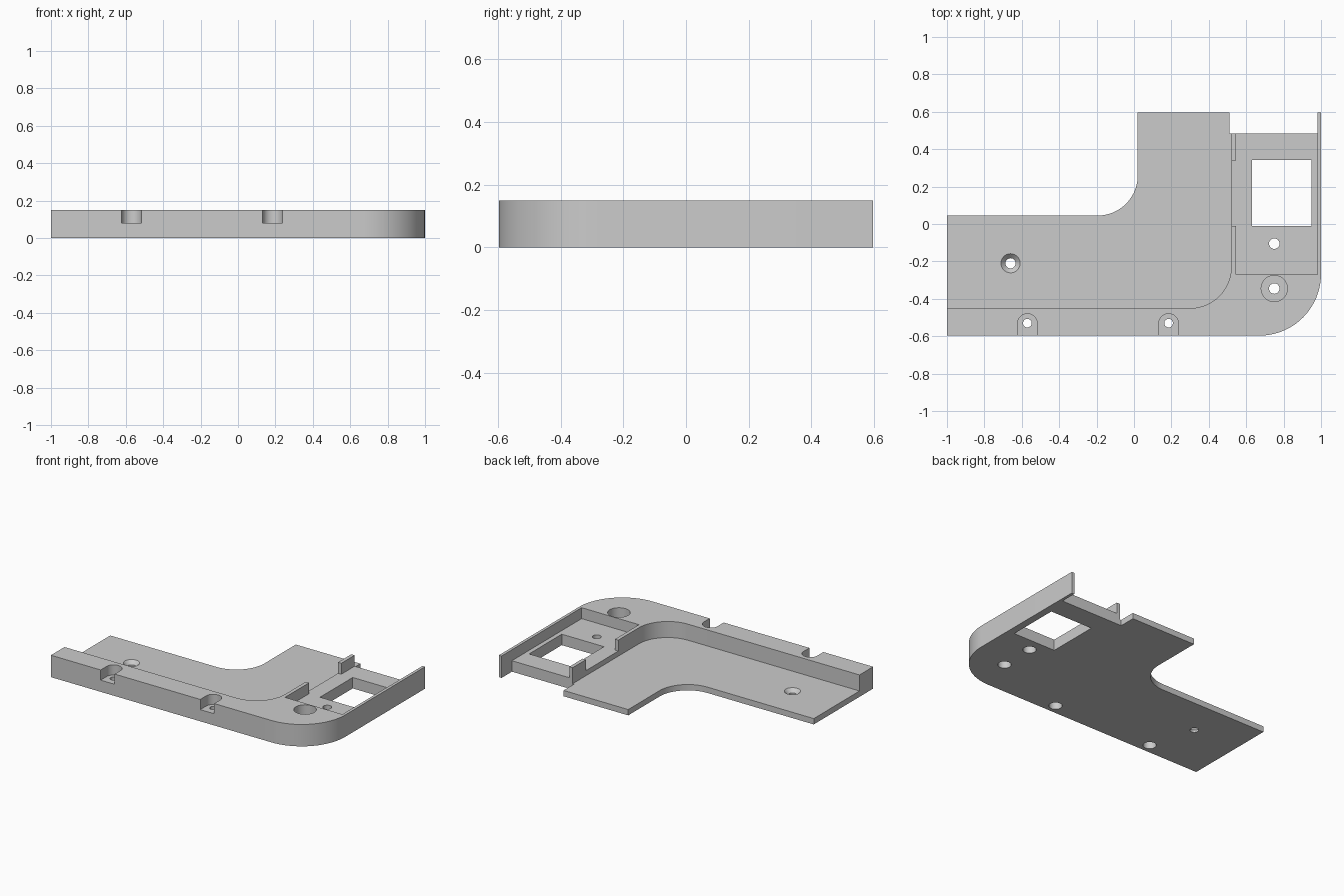
import bpy, bmesh
from math import pi, tan
from mathutils import Vector

if "Cube" in bpy.data.objects:
    bpy.data.objects.remove(bpy.data.objects["Cube"], do_unlink=True)

TOP, FLOOR, POCKET, LEDGE = 0.15, 0.04, 0.075, 0.08
ABOVE, BELOW = 0.3, -0.1

grey = bpy.data.materials.new("plain grey")
grey.use_nodes = True
grey.diffuse_color = (0.6, 0.6, 0.6, 1)
grey.node_tree.nodes["Principled BSDF"].inputs["Base Color"].default_value = grey.diffuse_color


def outline(points, steps=20):
    """Expand (x, y, radius) corners into rounded corners."""
    path = []
    for i, p in enumerate(points):
        corner = Vector(p[:2])
        if len(p) == 2:
            path.append(corner)
            continue
        radius = p[2]
        a = (Vector(points[i - 1][:2]) - corner).normalized()
        b = (Vector(points[(i + 1) % len(points)][:2]) - corner).normalized()
        run = radius / tan(a.angle(b) / 2)
        centre = corner + (a + b).normalized() * (run * run + radius * radius) ** 0.5
        start = (corner + a * run - centre).normalized()
        end = (corner + b * run - centre).normalized()
        for k in range(steps + 1):
            path.append(centre + start.slerp(end, k / steps) * radius)
    return path


def link(name, bm):
    bmesh.ops.recalc_face_normals(bm, faces=bm.faces)
    mesh = bpy.data.meshes.new(name)
    bm.to_mesh(mesh)
    bm.free()
    mesh.materials.append(grey)
    obj = bpy.data.objects.new(name, mesh)
    bpy.context.collection.objects.link(obj)
    return obj


def prism(name, points, low, high):
    bm = bmesh.new()
    face = bm.faces.new([bm.verts.new((p.x, p.y, low)) for p in outline(points)])
    grown = bmesh.ops.extrude_face_region(bm, geom=[face])["geom"]
    bmesh.ops.translate(bm, vec=(0, 0, high - low),
                        verts=[v for v in grown if isinstance(v, bmesh.types.BMVert)])
    # The starting face stays as the lower cap
    if not face.is_valid:
        bmesh.ops.holes_fill(bm, edges=[e for e in bm.edges if e.is_boundary])
    return link(name, bm)


def box(name, x0, x1, y0, y1, low, high):
    return prism(name, [(x0, y0), (x1, y0), (x1, y1), (x0, y1)], low, high)


def bore(name, x, y, low, high, r_low, r_high=None):
    bm = bmesh.new()
    bmesh.ops.create_cone(bm, cap_ends=True, segments=40, radius1=r_low,
                          radius2=r_high or r_low, depth=high - low)
    bmesh.ops.translate(bm, vec=(x, y, (low + high) / 2), verts=bm.verts)
    return link(name, bm)


# Full-height bracket blank with rounded corners
body = prism("bracket_body", [
    (-1, -0.597), (1, -0.597, 0.33), (1, 0.597), (0.98, 0.597), (0.98, 0.485),
    (0.51, 0.485), (0.51, 0.597), (0.02, 0.597), (0.02, 0.045, 0.215), (-1, 0.045)], 0, TOP)

cutters = [
    # Broad recess that leaves the thin floor and the front rim
    prism("floor_recess", [(-1.2, -0.45), (0.52, -0.45, 0.22), (0.52, 0.8), (-1.2, 0.8)], FLOOR, ABOVE),
    # Side pocket, the gap in its inner wall and the square window
    box("side_pocket", 0.545, 0.98, -0.27, 0.8, POCKET, ABOVE),
    box("wall_gap", 0.48, 0.6, -0.01, 0.34, POCKET, ABOVE),
    box("square_window", 0.63, 0.95, -0.012, 0.342, BELOW, ABOVE),
    # Corner counterbore and countersunk floor hole
    bore("corner_counterbore", 0.75, -0.345, POCKET, ABOVE, 0.07),
    bore("floor_hole", -0.66, -0.21, BELOW, ABOVE, 0.027),
    bore("floor_countersink", -0.66, -0.21, 0.015, 0.045, 0.027, 0.056),
]
# Rounded notches in the front rim
for x in (-0.57, 0.185):
    cutters.append(prism("front_notch", [(x - 0.053, -0.8), (x + 0.053, -0.8),
                                         (x + 0.053, -0.48, 0.0525), (x - 0.053, -0.48, 0.0525)],
                         LEDGE, ABOVE))
# Screw holes, widened from underneath
for x, y, r in ((-0.57, -0.53, 0.023), (0.185, -0.53, 0.023),
                (0.75, -0.105, 0.028), (0.75, -0.345, 0.028)):
    cutters.append(bore("screw_hole", x, y, BELOW, ABOVE, r))
    cutters.append(bore("underside_counterbore", x, y, BELOW, 0.05, 0.041))

bpy.ops.object.select_all(action="DESELECT")
bpy.context.view_layer.objects.active = body
body.select_set(True)
for cutter in cutters:
    cutter.hide_render = True
    mod = body.modifiers.new(cutter.name, "BOOLEAN")
    mod.operation, mod.solver, mod.object = "DIFFERENCE", "EXACT", cutter
    bpy.ops.object.modifier_apply(modifier=mod.name)
for cutter in cutters:
    bpy.data.objects.remove(cutter, do_unlink=True)

bpy.ops.object.shade_smooth_by_angle(angle=pi / 6)
